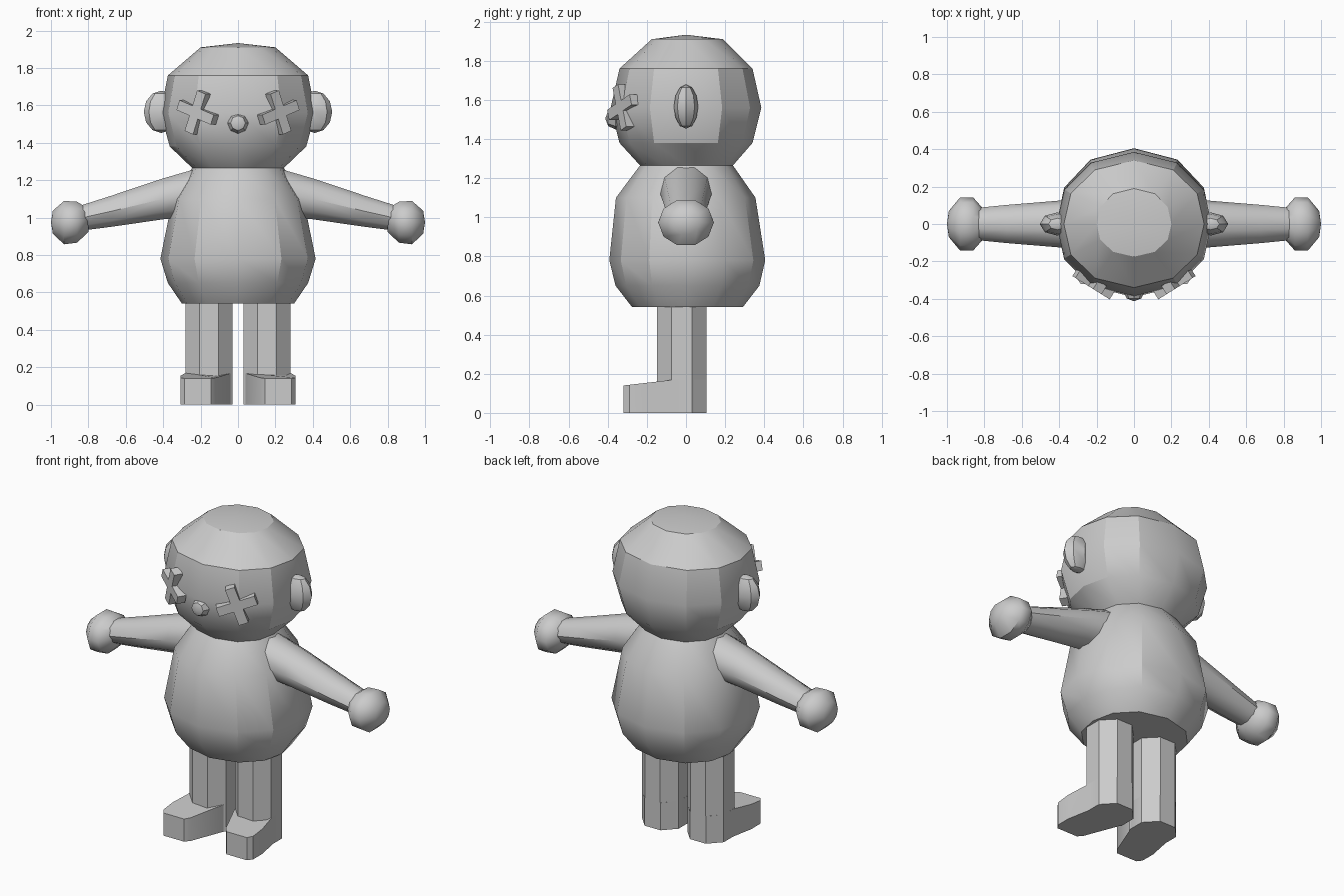
import bpy, bmesh, math
from mathutils import Matrix, Vector

if "Cube" in bpy.data.objects:
    bpy.data.objects.remove(bpy.data.objects["Cube"])


def finish(name, bm, mirror=False, angle=30):
    bmesh.ops.recalc_face_normals(bm, faces=bm.faces[:])
    me = bpy.data.meshes.new(name)
    bm.to_mesh(me)
    bm.free()
    ob = bpy.data.objects.new(name, me)
    bpy.context.collection.objects.link(ob)
    bpy.ops.object.select_all(action='DESELECT')
    ob.select_set(True)
    bpy.context.view_layer.objects.active = ob
    if angle:
        bpy.ops.object.shade_smooth_by_angle(angle=math.radians(angle))
    if mirror:
        ob.modifiers.new("mirror", 'MIRROR').use_mirror_merge = False
    return ob


def loft(bm, rings, apex=None):
    rows = [[bm.verts.new(p) for p in r] for r in rings]
    n = len(rows[0])
    for a, b in zip(rows, rows[1:]):
        for i in range(n):
            j = (i + 1) % n
            bm.faces.new((a[i], a[j], b[j], b[i]))
    bm.faces.new(rows[0])
    if apex:
        tip = bm.verts.new(apex)
        for i in range(n):
            bm.faces.new((rows[-1][i], rows[-1][(i + 1) % n], tip))
    else:
        bm.faces.new(rows[-1])


# Twelve-sided cross-section, slightly flattened at front and back
quarter = [(0, 1), (0.56, 0.85), (0.9, 0.48)]
section = []
for k in range(4):
    for j in range(3):
        x, y = quarter[j] if k % 2 == 0 else (
            [(1, 0), (0.9, 0.48), (0.56, 0.85)][j])
        sx = 1 if k < 2 else -1
        sy = 1 if k in (0, 3) else -1
        section.append((sx * x, sy * y))


def round_ring(z, rx, front, back):
    return [(x * rx, y * (back if y > 0 else front), z) for x, y in section]


# Body and head
bm = bmesh.new()
loft(bm, [round_ring(*r) for r in [
    (0.54, 0.30, 0.275, 0.29), (0.65, 0.375, 0.36, 0.375),
    (0.78, 0.415, 0.392, 0.405), (1.10, 0.35, 0.358, 0.355),
    (1.265, 0.245, 0.235, 0.24)]])
finish("body", bm)

bm = bmesh.new()
loft(bm, [round_ring(*r) for r in [
    (1.265, 0.245, 0.235, 0.24), (1.38, 0.365, 0.34, 0.34),
    (1.56, 0.415, 0.385, 0.385), (1.76, 0.375, 0.34, 0.34),
    (1.91, 0.20, 0.175, 0.19)]], (0, 0, 1.933))
finish("head", bm)


# Arms and hands: rings across the x axis
def side_ring(x, z, ry, rz, n=10):
    return [(x, ry * math.cos(2 * math.pi * i / n),
             z + rz * math.sin(2 * math.pi * i / n)) for i in range(n)]


bm = bmesh.new()
loft(bm, [side_ring(*r) for r in [
    (0.22, 1.135, 0.138, 0.133), (0.40, 1.10, 0.125, 0.115),
    (0.68, 1.033, 0.102, 0.087), (0.85, 0.995, 0.085, 0.07)]])
finish("arm", bm, True, 40)

bm = bmesh.new()
loft(bm, [side_ring(*r) for r in [
    (0.80, 0.985, 0.075, 0.065), (0.86, 0.975, 0.142, 0.115),
    (0.93, 0.973, 0.142, 0.122), (0.99, 0.975, 0.07, 0.065)]],
    (1.0, 0, 0.975))
finish("hand", bm, True, 50)


# Ears and nose
def ball(bm, centre, radii, seg, rings, rot=Matrix()):
    m = Matrix.Translation(centre) @ Matrix.Diagonal((*radii, 1)) @ rot
    bmesh.ops.create_uvsphere(bm, u_segments=seg, v_segments=rings,
                              radius=1, matrix=m)


bm = bmesh.new()
ball(bm, (0.41, 0, 1.565), (0.094, 0.062, 0.113), 8, 6)
finish("ear", bm, True)

bm = bmesh.new()
ball(bm, (0, -0.36, 1.505), (0.056, 0.053, 0.056), 8, 4,
     Matrix.Rotation(math.pi / 2, 4, 'X'))
finish("nose", bm, angle=30)

# Crossed eyes: a plus-shaped plate turned to follow the head
bm = bmesh.new()
w, l = 0.028, 0.115
outline = []
for k in range(4):
    c, s = math.cos(k * math.pi / 2), math.sin(k * math.pi / 2)
    for x, z in [(w, w), (l, w), (l, -w)][::-1]:
        outline.append((x * c - z * s, x * s + z * c))
place = (Matrix.Translation((0.218, -0.322, 1.562))
         @ Matrix.Rotation(math.radians(32), 4, 'Z')
         @ Matrix.Rotation(math.radians(-20), 4, 'Y'))
loft(bm, [[place @ Vector((x, y, z)) for x, z in outline]
          for y in (0.03, -0.022)])
finish("eye", bm, True, None)

# Legs: octagonal columns
bm = bmesh.new()
leg = [(0.155 + 0.135 * math.cos(math.radians(22.5 + 45 * i)),
        -0.022 + 0.138 * math.sin(math.radians(22.5 + 45 * i)))
       for i in range(8)]
loft(bm, [[(x, y, z) for x, y in leg] for z in (0.0, 0.60)])
finish("leg", bm, True)

# Feet: outline with toes turned out and a sloping top
bm = bmesh.new()
foot = [(0.03, 0.03), (0.03, -0.06), (0.12, -0.29), (0.145, -0.32),
        (0.285, -0.32), (0.307, -0.29), (0.307, -0.20), (0.28, -0.06),
        (0.28, 0.03), (0.21, 0.105), (0.10, 0.105)]
loft(bm, [[(x, y, 0) for x, y in foot],
          [(x, y, 0.14 + 0.03 * min(1, (y + 0.32) / 0.26)) for x, y in foot]])
finish("foot", bm, True)
